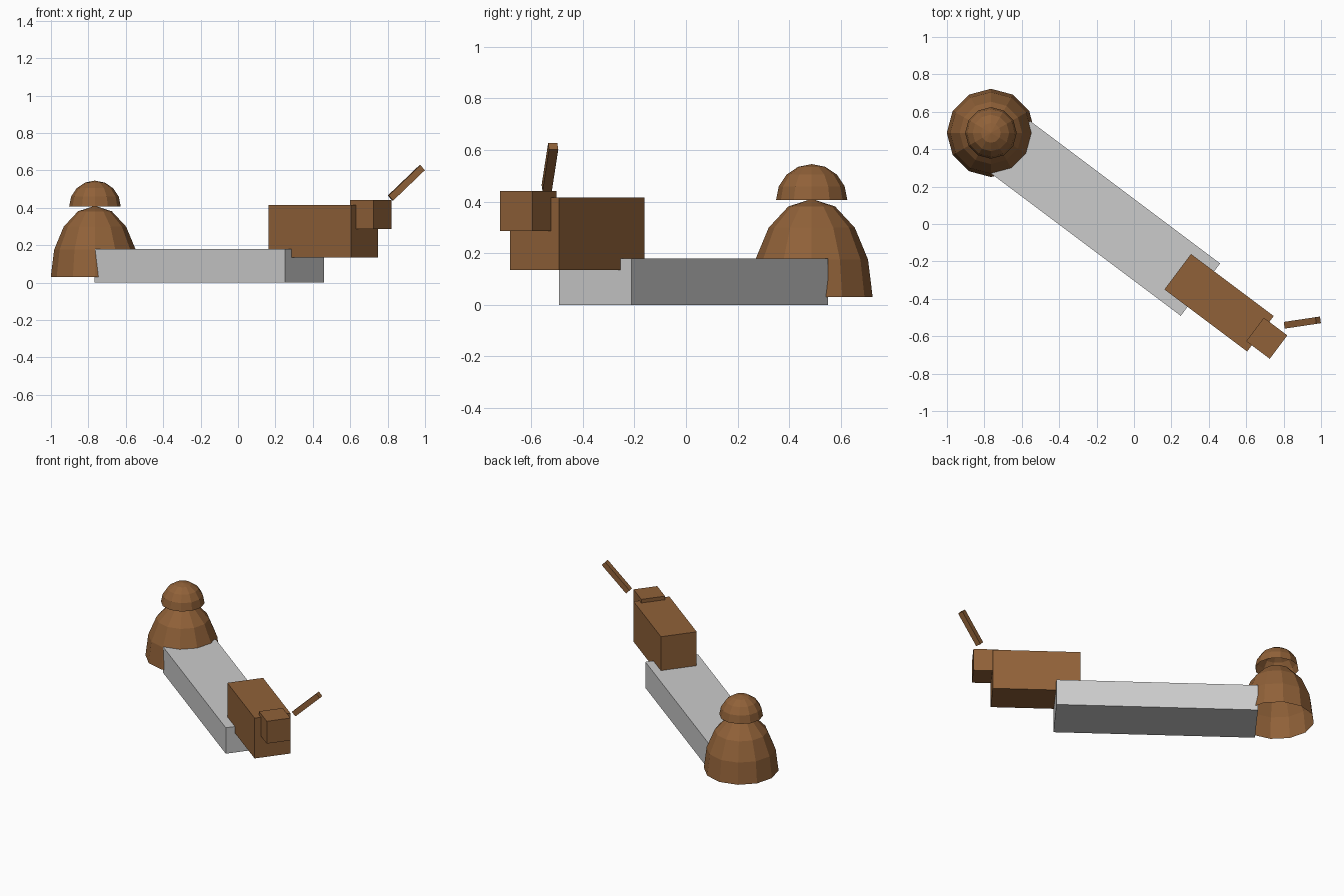
import bpy, bmesh, math
from mathutils import Matrix, Vector

if "Cube" in bpy.data.objects:
    bpy.data.objects.remove(bpy.data.objects["Cube"])

YAW = -math.atan(0.75)  # the animal and slab share one diagonal axis

brown = bpy.data.materials.new("brown")
brown.diffuse_color = (0.28, 0.12, 0.04, 1)
brown.use_nodes = True
brown.node_tree.nodes["Principled BSDF"].inputs["Base Color"].default_value = brown.diffuse_color


def finish(name, bm, material=None):
    mesh = bpy.data.meshes.new(name)
    bm.to_mesh(mesh)
    bm.free()
    obj = bpy.data.objects.new(name, mesh)
    bpy.context.collection.objects.link(obj)
    if material:
        mesh.materials.append(material)
    return obj


def box(name, centre, size, yaw=YAW, pitch=0.0, material=brown):
    bm = bmesh.new()
    m = (Matrix.Translation(centre) @ Matrix.Rotation(yaw, 4, 'Z')
         @ Matrix.Rotation(-pitch, 4, 'Y') @ Matrix.Diagonal((*size, 1)))
    bmesh.ops.create_cube(bm, size=1, matrix=m)
    return finish(name, bm, material)


def dome(name, base, radius, height):
    """Open low-poly half ellipsoid."""
    bm = bmesh.new()
    bmesh.ops.create_uvsphere(bm, u_segments=12, v_segments=8, radius=1)
    low = [v for v in bm.verts if v.co.z < -0.01]
    bmesh.ops.delete(bm, geom=low, context='VERTS')
    bmesh.ops.transform(bm, verts=bm.verts, matrix=Matrix.Translation(base)
                        @ Matrix.Diagonal((radius, radius, height, 1)))
    return finish(name, bm, brown)


# Stone slab
box("slab", (-0.153, 0.03, 0.09), (1.27, 0.35, 0.18), material=None)

# Blocky body, head and raised stick
box("body", (0.455, -0.421, 0.275), (0.553, 0.237, 0.28))
box("head", (0.71, -0.611, 0.3625), (0.157, 0.157, 0.155))
box("stick", (0.90, -0.527, 0.533), (0.236, 0.036, 0.036),
    yaw=math.radians(8.5), pitch=math.radians(43.5))

# Stacked domes at the far end
dome("large_dome", (-0.765, 0.487, 0.03), 0.236, 0.38)
dome("small_dome", (-0.765, 0.487, 0.406), 0.138, 0.139)
